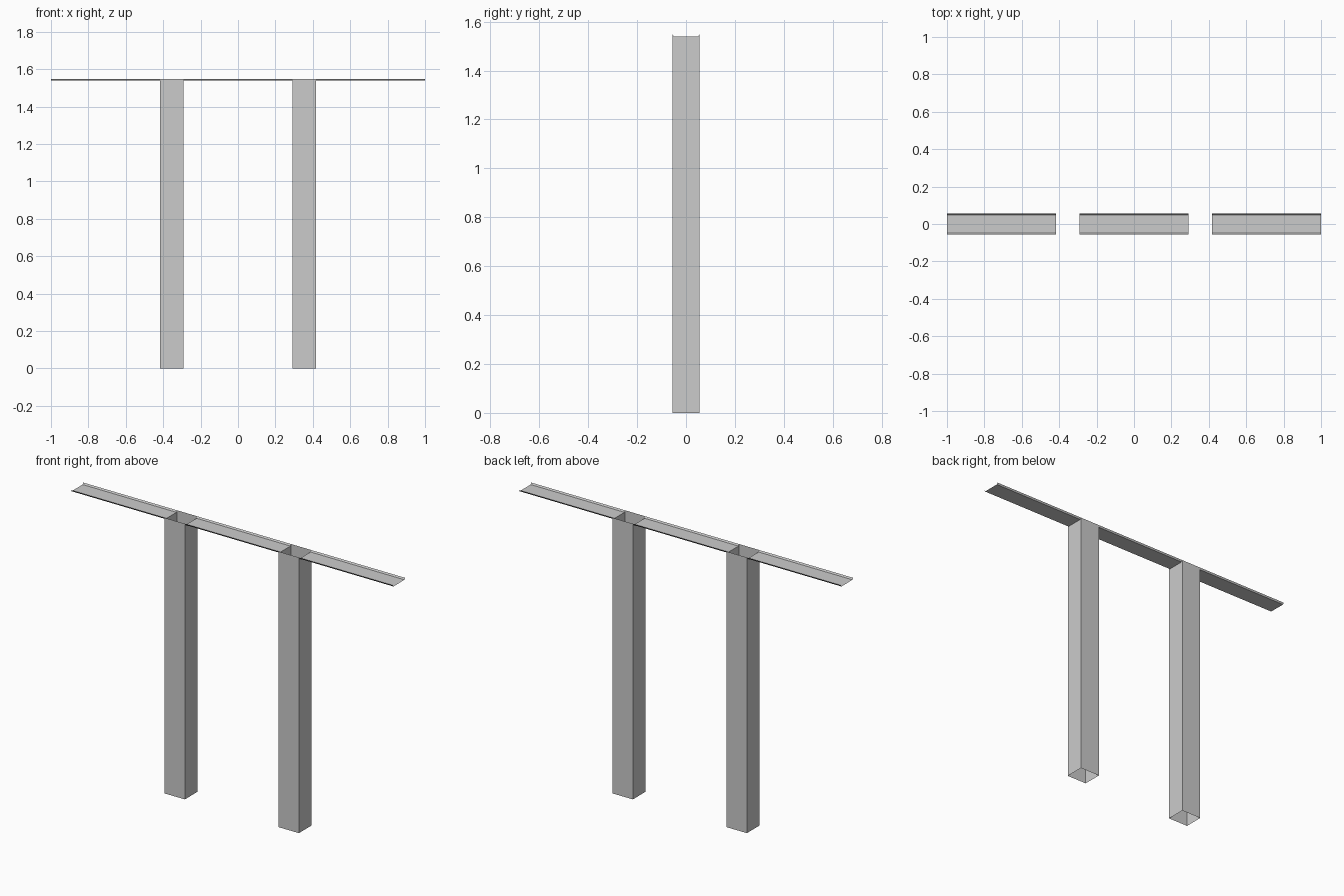
import bpy

if "Cube" in bpy.data.objects:
    bpy.data.objects.remove(bpy.data.objects["Cube"])

IN, OUT = 0.2917, 0.4167   # inner and outer x of each post
HALF = 0.055               # half depth
LOW, TOP = 1.539, 1.548    # tray floor and lip heights

# shallow tray cross-section (y, z)
PROFILE = [(-HALF, TOP), (-0.049, LOW), (0.049, LOW), (HALF, TOP)]


def make(name, verts, faces):
    mesh = bpy.data.meshes.new(name)
    mesh.from_pydata(verts, [], faces)
    obj = bpy.data.objects.new(name, mesh)
    bpy.context.collection.objects.link(obj)
    return obj


def tray(name, x0, x1):
    # thin sheet swept along x
    verts = [(x, y, z) for x in (x0, x1) for y, z in PROFILE]
    return make(name, verts, [(i, i + 4, i + 5, i + 1) for i in range(3)])


def post(name, x0, x1):
    # open square tube whose side walls follow the tray section at the top
    ring = [(-HALF, 0)] + PROFILE + [(HALF, 0)]
    verts = [(x, y, z) for x in (x0, x1) for y, z in ring]
    faces = [(0, 1, 2, 3, 4, 5), (11, 10, 9, 8, 7, 6),
             (0, 6, 7, 1), (4, 10, 11, 5)]
    return make(name, verts, faces)


# trays between and outside the posts
tray("left_tray", -1, -OUT)
tray("middle_tray", -IN, IN)
tray("right_tray", OUT, 1)

# hollow posts
post("left_post", -OUT, -IN)
post("right_post", IN, OUT)
